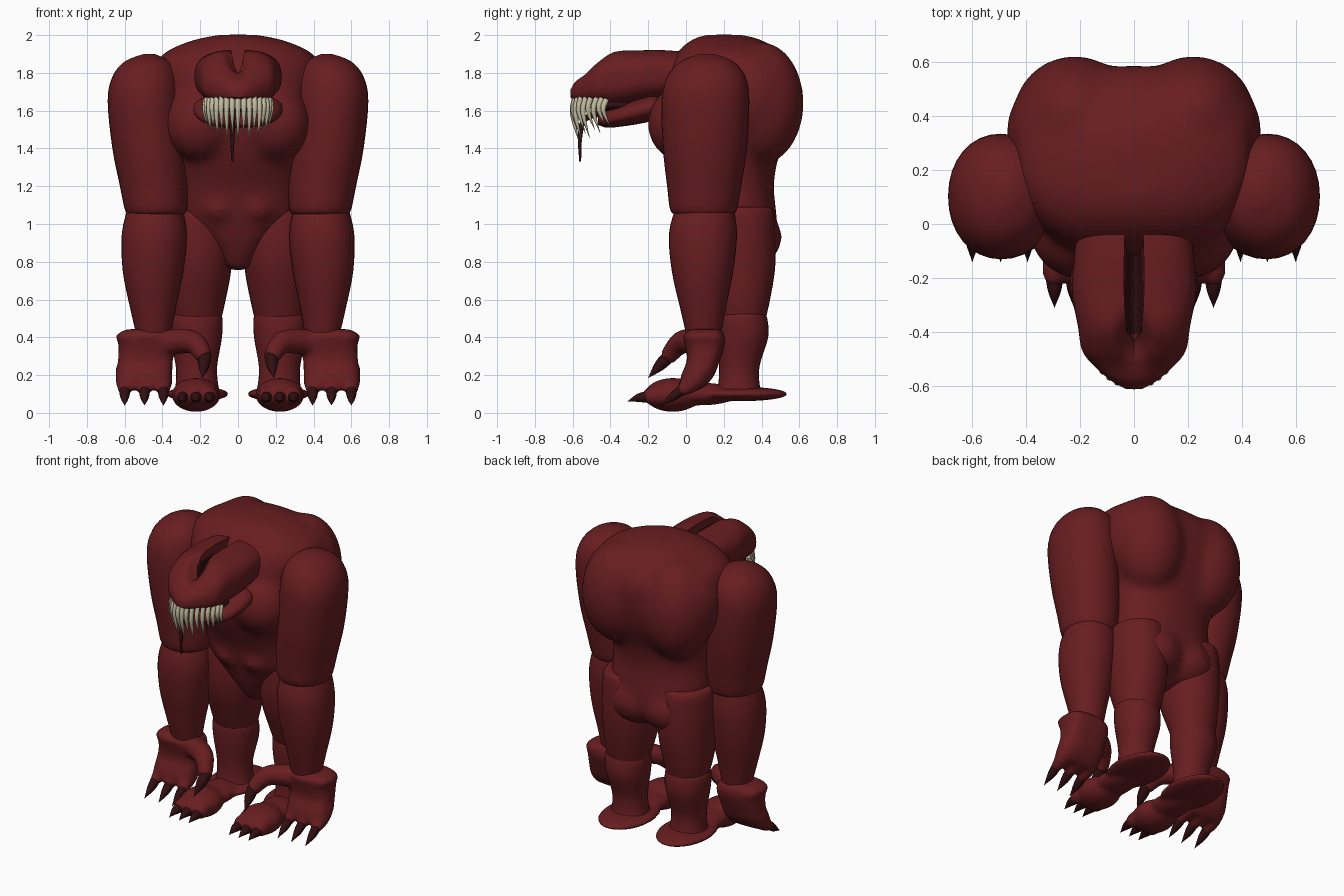
import bpy, bmesh, math
from mathutils import Vector, Matrix

if "Cube" in bpy.data.objects:
    bpy.data.objects.remove(bpy.data.objects["Cube"])


def material(name, rgb):
    m = bpy.data.materials.new(name)
    m.diffuse_color = (*rgb, 1)
    m.use_nodes = True
    m.node_tree.nodes["Principled BSDF"].inputs["Base Color"].default_value = m.diffuse_color
    return m


SKIN = material("dark red skin", (0.138, 0.0125, 0.0145))
DARK = material("blackish red", (0.03, 0.0045, 0.0055))
BONE = material("pale bone", (0.56, 0.52, 0.36))


def spline(rows, steps=4):
    """Catmull-Rom interpolation through rows of numbers."""
    out = []
    for i in range(len(rows) - 1):
        p = [rows[max(0, min(len(rows) - 1, i + k))] for k in (-1, 0, 1, 2)]
        for s in range(steps):
            t = s / steps
            out.append([0.5 * (2 * b + (c - a) * t + (2 * a - 5 * b + 4 * c - d) * t * t
                               + (3 * b - a - 3 * c + d) * t ** 3) for a, b, c, d in zip(*p)])
    return out + [list(rows[-1])]


def skin_rings(bm, rings):
    loops = [[bm.verts.new(p) for p in r] for r in rings]
    n = len(loops[0])
    for a, b in zip(loops, loops[1:]):
        for i in range(n):
            bm.faces.new((a[i], a[(i + 1) % n], b[(i + 1) % n], b[i]))
    bm.faces.new(loops[0][::-1])
    bm.faces.new(loops[-1])


def loft(bm, rows, axis="z", power=2.3, n=32):
    """Rows: position, then min/max of the two cross axes (x,y for z; x,z for y)."""
    rings = []
    for t, a0, a1, b0, b1 in spline(rows):
        ring = []
        for i in range(n):
            c, s = math.cos(math.tau * i / n), math.sin(math.tau * i / n)
            u = (a0 + a1) / 2 + (a1 - a0) / 2 * math.copysign(abs(c) ** (2 / power), c)
            v = (b0 + b1) / 2 + (b1 - b0) / 2 * math.copysign(abs(s) ** (2 / power), s)
            ring.append((u, v, t) if axis == "z" else (u, t, v))
        rings.append(ring)
    skin_rings(bm, rings)


def tube(bm, rows, n=10, steps=4):
    """Rows: x, y, z, radius."""
    pts = spline(rows, steps)
    main = (Vector(rows[-1][:3]) - Vector(rows[0][:3])).normalized()
    base = main.to_track_quat("Z", "Y")
    rings = []
    for k, p in enumerate(pts):
        d = Vector(pts[min(k + 1, len(pts) - 1)][:3]) - Vector(pts[max(k - 1, 0)][:3])
        q = main.rotation_difference(d) @ base
        r = max(p[3], 0.001)
        rings.append([Vector(p[:3]) + q @ Vector((r * math.cos(math.tau * i / n),
                      r * math.sin(math.tau * i / n), 0)) for i in range(n)])
    skin_rings(bm, rings)


def ball(bm, centre, radii):
    bmesh.ops.create_uvsphere(bm, u_segments=28, v_segments=16, radius=1,
                              matrix=Matrix.Translation(centre) @ Matrix.Diagonal((*radii, 1)))


def finish(bm, name, mat, mirror=False, voxel=0, soft=6):
    bmesh.ops.recalc_face_normals(bm, faces=bm.faces)
    me = bpy.data.meshes.new(name)
    bm.to_mesh(me)
    bm.free()
    me.materials.append(mat)
    ob = bpy.data.objects.new(name, me)
    bpy.context.collection.objects.link(ob)
    bpy.ops.object.select_all(action="DESELECT")
    ob.select_set(True)
    bpy.context.view_layer.objects.active = ob
    bpy.ops.object.shade_smooth_by_angle(angle=math.radians(50))
    if voxel:  # fuse the overlapping masses into one soft surface
        rm = ob.modifiers.new("fuse", "REMESH")
        rm.mode, rm.voxel_size, rm.use_smooth_shade = "VOXEL", voxel, True
        sm = ob.modifiers.new("soften", "SMOOTH")
        sm.factor, sm.iterations = 0.5, soft
    if mirror:
        ob.modifiers.new("both sides", "MIRROR")
    return ob


# Torso with chest, back lobes, belly and buttocks
bm = bmesh.new()
loft(bm, [(0.755, -.06, .06, .13, .32), (.85, -.13, .13, .08, .44), (.95, -.235, .235, .04, .48),
          (1.05, -.335, .335, .01, .48), (1.2, -.335, .335, -.035, .465), (1.35, -.35, .35, -.105, .49),
          (1.5, -.385, .385, -.145, .555), (1.65, -.41, .41, -.145, .585), (1.8, -.44, .44, -.115, .58),
          (1.9, -.40, .40, -.055, .51), (1.97, -.25, .25, .02, .41), (2.002, -.1, .1, .1, .3)])
for s in (-1, 1):
    ball(bm, (.2 * s, -.02, 1.53), (.19, .185, .2))
    ball(bm, (.22 * s, .40, 1.64), (.23, .225, .325))
    ball(bm, (.27 * s, .34, 1.68), (.205, .22, .26))
    ball(bm, (.12 * s, .335, .93), (.18, .175, .16))
    ball(bm, (.1 * s, .05, 1.08), (.09, .075, .07))
finish(bm, "torso", SKIN, voxel=.022, soft=18)

# Arms
bm = bmesh.new()
loft(bm, [(1.05, .29, .58, -.06, .25), (1.08, .27, .60, -.085, .27), (1.2, .265, .625, -.1, .292),
          (1.4, .28, .665, -.122, .322), (1.65, .30, .69, -.13, .335), (1.78, .315, .665, -.1, .315),
          (1.86, .36, .60, -.03, .25), (1.9, .44, .50, .07, .15)], power=2.1)
finish(bm, "upper_arms", SKIN, True)
bm = bmesh.new()
loft(bm, [(1.1, .30, .58, -.05, .25), (.95, .27, .615, -.09, .27), (.75, .29, .61, -.075, .25),
          (.55, .33, .57, -.03, .21), (.38, .36, .53, .01, .18)], power=2.1)
finish(bm, "forearms", SKIN, True)

# Hands: flared wrist, palm, fingers and thumb
FINGERS = (.395, .495, .6)
bm = bmesh.new()
loft(bm, [(.443, .37, .59, .02, .18), (.41, .335, .645, -.015, .205), (.36, .33, .632, -.005, .205),
          (.28, .345, .635, .005, .18), (.2, .35, .642, -.025, .15), (.15, .352, .642, -.035, .11),
          (.125, .37, .625, -.03, .08)], power=3)
for x in FINGERS:
    tube(bm, [(x, .09, .24, .05), (x, .04, .16, .048), (x, -.04, .11, .03)])
tube(bm, [(.45, .09, .36, .07), (.33, .04, .378, .07), (.23, -.03, .37, .062), (.175, -.1, .29, .045)])
finish(bm, "hands", SKIN, True, .014)
bm = bmesh.new()
for x in FINGERS:
    tube(bm, [(x, -.01, .13, .03), (x, -.07, .085, .024), (x, -.14, .04, 0)])
tube(bm, [(.175, -.08, .31, .036), (.18, -.14, .25, .03), (.19, -.2, .185, 0)])
finish(bm, "finger_claws", DARK, True)

# Legs
bm = bmesh.new()
loft(bm, [(1.09, .07, .35, .1, .44), (1.06, .05, .375, .07, .465), (.9, .03, .385, .06, .475),
          (.75, .037, .38, .08, .47), (.6, .065, .37, .13, .445), (.49, .09, .35, .17, .42)], power=2.1)
finish(bm, "thighs", SKIN, True)
bm = bmesh.new()
loft(bm, [(.54, .1, .345, .18, .41), (.5, .082, .365, .16, .43), (.4, .085, .36, .16, .435),
          (.25, .11, .33, .175, .39), (.15, .105, .33, .17, .39), (.1, .09, .34, .15, .41)], power=2.1)
finish(bm, "lower_legs", SKIN, True)

# Feet: flat heel disc, instep, toe pad and toes
TOES = (.15, .222, .295)
bm = bmesh.new()
ball(bm, (.215, .295, .1), (.168, .245, .038))
ball(bm, (.22, .08, .1), (.112, .2, .06))
ball(bm, (.222, -.07, .095), (.13, .15, .09))
for x in TOES:
    ball(bm, (x, -.165, .09), (.046, .07, .05))
finish(bm, "feet", SKIN, True, .014)
bm = bmesh.new()
for x in TOES:
    tube(bm, [(x, -.19, .085, .034), (x, -.25, .08, .024), (x, -.31, .06, 0)])
finish(bm, "toe_claws", DARK, True)

# Head with a long slot cut between two ridges
bm = bmesh.new()
loft(bm, [(.1, -.2, .2, 1.66, 1.90), (-.1, -.22, .22, 1.66, 1.92), (-.25, -.23, .23, 1.64, 1.92),
          (-.38, -.208, .208, 1.62, 1.918), (-.47, -.192, .192, 1.63, 1.86), (-.53, -.145, .145, 1.64, 1.80),
          (-.585, -.08, .08, 1.655, 1.755), (-.612, -.03, .03, 1.67, 1.71)], "y", 2.6, 80)
for v in bm.verts:  # valley running from the slot down to the snout
    if v.co.z > 1.72:
        v.co.z -= .095 * math.exp(-(v.co.x / .045) ** 2 - ((v.co.y + .425) / .075) ** 2)
head = finish(bm, "head", SKIN)
bm = bmesh.new()
loft(bm, [(-.43, -.01, .01, 1.785, 2.1), (-.39, -.028, .028, 1.775, 2.1), (-.25, -.037, .037, 1.77, 2.1),
          (-.08, -.036, .036, 1.79, 2.1), (.05, -.03, .03, 1.80, 2.1)], "y", 2)
cutter = finish(bm, "slot_cutter", SKIN)
cutter.hide_render = True
cut = head.modifiers.new("slot", "BOOLEAN")
cut.object, cut.operation, cut.solver = cutter, "DIFFERENCE", "EXACT"
bpy.context.view_layer.update()
head.data = bpy.data.meshes.new_from_object(head.evaluated_get(bpy.context.evaluated_depsgraph_get()))
head.modifiers.clear()
bpy.data.objects.remove(cutter)
head.data.materials.clear()
head.data.materials.append(SKIN)
head.data.materials.append(DARK)
for f in head.data.polygons:  # dark floor inside the slot
    c = f.center
    f.material_index = int(abs(c.x) < .036 and -.4 < c.y < .1 and 1.75 < c.z < 1.86 and f.normal.z > -.2)
bpy.ops.object.select_all(action="DESELECT")
head.select_set(True)
bpy.context.view_layer.objects.active = head
bpy.ops.object.shade_smooth_by_angle(angle=math.radians(40))

# Lower jaw and dark mouth
bm = bmesh.new()
loft(bm, [(-.13, -.19, .19, 1.59, 1.66), (-.17, -.23, .23, 1.55, 1.69), (-.25, -.235, .235, 1.53, 1.67),
          (-.35, -.21, .21, 1.515, 1.63), (-.42, -.165, .165, 1.51, 1.6), (-.465, -.08, .08, 1.525, 1.575)],
     "y", 2.4)
finish(bm, "lower_jaw", SKIN)
bm = bmesh.new()
ball(bm, (0, -.36, 1.63), (.16, .16, .04))
finish(bm, "mouth_roof", DARK)

# Curved fangs along the upper lip
bm = bmesh.new()
COUNT = 17
for i in range(COUNT):
    a = math.radians(-80 + 160 * i / (COUNT - 1))
    x, y, z = .172 * math.sin(a), -.405 - .178 * math.cos(a) ** 1.4, 1.655 + .03 * math.cos(a)
    length = (.12 + .135 * math.cos(a)) * (.85 if i % 2 else 1)
    tube(bm, [(x, y, z, .0155), (x * 1.04, y - .018, z - length * .4, .0135),
              (x * .96, y + .018, z - length, 0)], 8, 3)
finish(bm, "fangs", BONE)

# Thin tongue hanging between the fangs
bm = bmesh.new()
tube(bm, [(-.02, -.4, 1.6, .02), (-.03, -.53, 1.56, .016), (-.03, -.56, 1.47, .012), (-.03, -.56, 1.33, .005)], 8)
finish(bm, "tongue", DARK)
